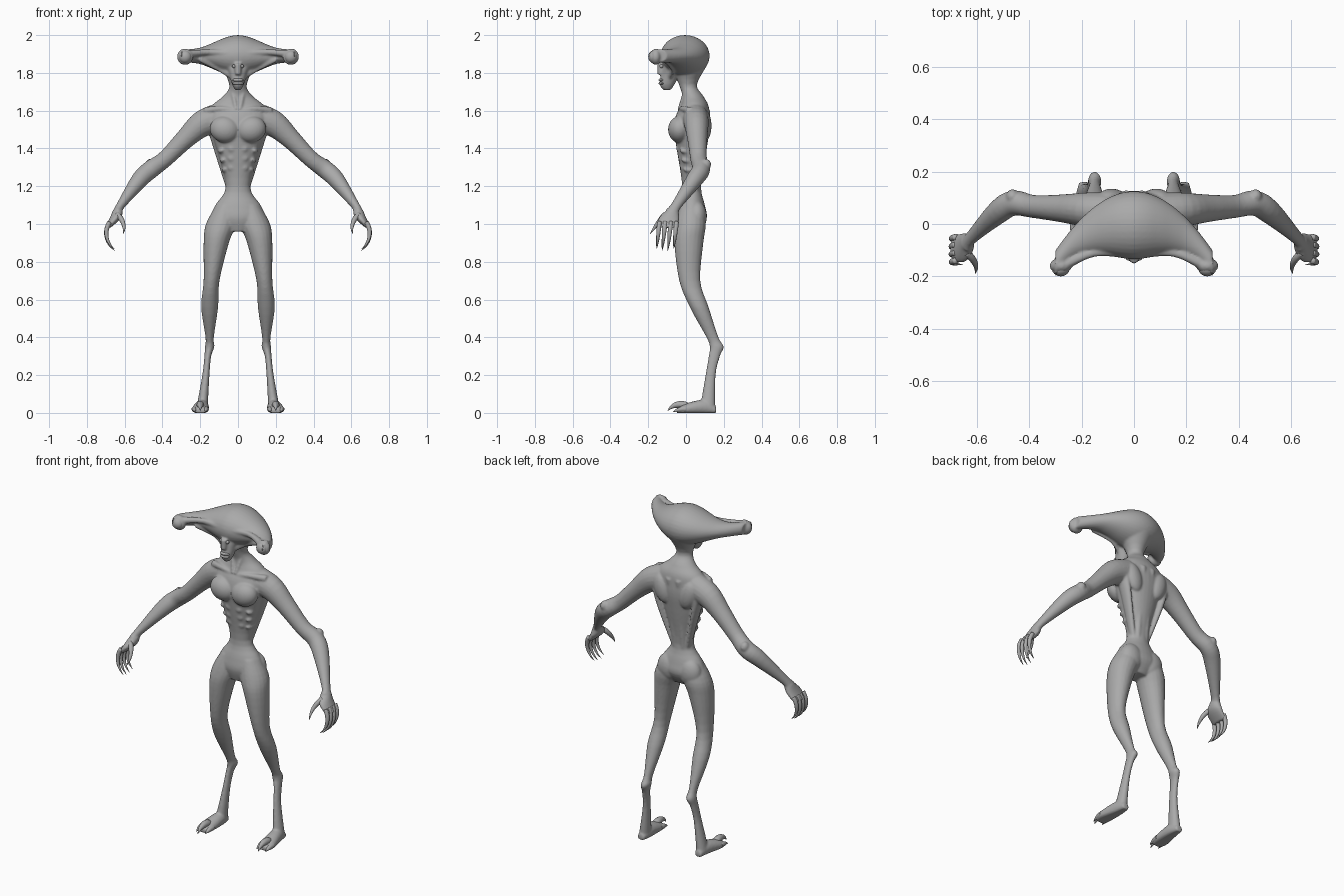
import bpy, bmesh, math
from mathutils import Vector, Matrix

default_cube = bpy.data.objects.get("Cube")
if default_cube:
    bpy.data.objects.remove(default_cube, do_unlink=True)


def make_material(name, color):
    material = bpy.data.materials.new(name)
    material.use_nodes = True
    material.diffuse_color = color
    material.node_tree.nodes["Principled BSDF"].inputs["Base Color"].default_value = color
    return material


skin = make_material("grey skin", (.4, .4, .4, 1))
X, Y, Z = Matrix.Identity(3)
ACROSS, LENGTHWISE, UPRIGHT = (Y, Z), (X, Z), (X, Y)


def spline(rows, steps):
    """Smooth rows of (x, y, z, width radius, depth radius) with a Catmull-Rom curve."""
    smooth = []
    last = len(rows) - 1
    for i in range(last):
        start, end = rows[i], rows[i + 1]
        leave = (end - rows[max(i - 1, 0)]) / 2
        arrive = (rows[min(i + 2, last)] - start) / 2
        for k in range(steps):
            t = k / steps
            ease = t * t * (3 - 2 * t)
            smooth.append(start.lerp(end, ease) + leave * (t * (1 - t) ** 2)
                          - arrive * (t * t * (1 - t)))
    return smooth + [rows[last]]


def loft(bm, sections, frame=None, side=1, sides=20, steps=4):
    """Skin elliptical rings along a path; rings lie in a fixed frame or follow the path."""
    rows = [Vector(s) if len(s) > 4 else Vector((*s, s[-1])) for s in sections]
    rows = spline(rows, steps)
    centres = [Vector(row[:3]) for row in rows]
    rings = []
    for i, row in enumerate(rows):
        if frame:
            u, v = frame
        else:
            following = centres[min(i + 1, len(rows) - 1)]
            heading = (following - centres[max(i - 1, 0)]).normalized()
            u = heading.cross(X + Z / 3).normalized()
            v = heading.cross(u)
        ring = []
        for k in range(sides):
            angle = math.tau * k / sides
            point = centres[i] + u * row[3] * math.cos(angle) + v * row[4] * math.sin(angle)
            ring.append(bm.verts.new((point.x * side, point.y, max(point.z, 0))))
        rings.append(ring)
    for lower, upper in zip(rings, rings[1:]):
        for k in range(sides):
            n = (k + 1) % sides
            bm.faces.new((lower[k], lower[n], upper[n], upper[k]))
    bm.faces.new(rings[0])
    bm.faces.new(rings[-1])


def blob(bm, centre, size, side=1, tilt=0):
    """Ellipsoid muscle, tilted about the front-to-back axis."""
    x, y, z = centre
    place = (Matrix.Translation((x * side, y, z)) @ Matrix.Rotation(tilt * side, 4, "Y")
             @ Matrix.Diagonal((*size, 1)))
    bmesh.ops.create_uvsphere(bm, u_segments=24, v_segments=16, radius=1, matrix=place)


def finish(name, bm):
    bmesh.ops.recalc_face_normals(bm, faces=bm.faces)
    for face in bm.faces:
        face.smooth = True
    mesh = bpy.data.meshes.new(name)
    bm.to_mesh(mesh)
    bm.free()
    mesh.materials.append(skin)
    obj = bpy.data.objects.new(name, mesh)
    bpy.context.collection.objects.link(obj)
    return obj


def curl(name, start, heading, axis, bend, length, radius, side):
    """Tapered digit that bends evenly about an axis."""
    joints = 5
    point, heading = Vector(start), Vector(heading).normalized()
    turn = Matrix.Rotation(bend / joints, 3, axis)
    sections = []
    for k in range(joints + 1):
        sections.append((*point, radius * (1.05 - (k / joints) ** 2)))
        point = point + heading * length / joints
        heading = turn @ heading
    bm = bmesh.new()
    loft(bm, sections, None, side, sides=12)
    finish(name, bm)


def ellipsoid(name, centre, size, side):
    bm = bmesh.new()
    blob(bm, centre, size, side)
    finish(name, bm)


def ease(t):
    t = min(t, 1)
    return t * t * (3 - 2 * t)


body = bmesh.new()

# Torso, neck and back of skull
loft(body, [(0, .02, .96, .07, .05), (0, .03, 1.03, .14, .08), (0, .03, 1.1, .12, .07),
            (0, .03, 1.2, .064, .05), (0, .03, 1.4, .115, .08), (0, .03, 1.5, .145, .095),
            (0, .035, 1.57, .165, .09), (0, .045, 1.63, .135, .073), (0, .035, 1.68, .075, .055),
            (0, .01, 1.74, .046, .048), (0, .02, 1.86, .1), (0, .01, 1.9, .09)],
     UPRIGHT, sides=32)

# Wide hammer-shaped hood, swept forward and thinned toward both ends
hood = []
for i in range(-6, 7):
    t = abs(i) / 6
    hood.append((.05 * i, -.005 - .145 * t ** 3, 1.89, .13 - .08 * ease(t), .11 - .074 * ease(1.2 * t)))
loft(body, hood, ACROSS, sides=32)

# Narrow face, jaw and nose
loft(body, [(0, -.1, 1.71, .016, .02), (0, -.1, 1.74, .032, .04), (0, -.08, 1.8, .05),
            (0, -.06, 1.85, .08, .06)], UPRIGHT)
loft(body, [(0, -.13, 1.85, .02), (0, -.135, 1.79, .016)], UPRIGHT)

for side in (1, -1):
    # Brow ridge, cheek ridge and eye socket
    loft(body, [(0, -.115, 1.9, .02), (.15, -.11, 1.91, .015), (.27, -.16, 1.9, .02)], None, side)
    loft(body, [(.03, -.09, 1.78, .012, .02), (.1, -.07, 1.83, .012, .025),
                (.2, -.11, 1.87, .015)], ACROSS, side)
    blob(body, (.28, -.16, 1.885), (.043, .03, .043), side)

    # Chest, belly, ribs, shoulder blade and buttock
    blob(body, (.07, -.035, 1.5), (.08, .06, .07), side, tilt=-.25)
    for i in range(3):
        blob(body, (.03, -.033 + .01 * i, 1.4 - .05 * i), (.027, .018, .024), side)
        blob(body, (.085 - .01 * i, .01 * i, 1.39 - .05 * i), (.022, .035, .016), side, tilt=.5)
    blob(body, (.085, .1, 1.52), (.05, .035, .085), side, tilt=.3)
    blob(body, (.07, .06, 1.04), (.07, .05, .08), side)

    # Side muscle, spine column, collar bone and neck cord
    loft(body, [(.14, .07, 1.53, .03, .045), (.11, .07, 1.4, .02, .035),
                (.045, .045, 1.17, .012, .018)], UPRIGHT, side)
    loft(body, [(.03, .1, 1.6, .025, .03), (.025, .06, 1.2, .02), (.03, .06, 1.1, .02)],
         UPRIGHT, side)
    loft(body, [(.01, -.03, 1.6, .012), (.09, -.02, 1.61, .014), (.18, .02, 1.6, .02)],
         ACROSS, side)
    loft(body, [(.01, -.035, 1.61, .01), (.04, .015, 1.76, .012)], UPRIGHT, side)

    # Leg with a backward pointed hock
    loft(body, [(.06, .03, 1.1, .055, .06), (.09, .025, 1, .08), (.115, .015, .9, .067, .077),
                (.14, .02, .7, .042, .056), (.15, .07, .56, .045, .05), (.15, .14, .4, .022, .032),
                (.15, .163, .35, .025, .037), (.16, .15, .3, .018, .03),
                (.17, .13, .2, .019, .027), (.19, .115, .03, .03, .04)], UPRIGHT, side)
    # Flat foot
    loft(body, [(.19, .16, .014, .02), (.19, .1, .03, .035, .04), (.2, 0, .02, .044, .03),
                (.2, -.05, .01, .034, .014)], LENGTHWISE, side)

    # Arm, bent forward at the elbow
    loft(body, [(.1, .05, 1.56, .07, .08), (.19, .055, 1.53, .065, .07), (.28, .06, 1.45, .053),
                (.385, .067, 1.345, .044), (.46, .08, 1.29, .048), (.52, .045, 1.235, .045),
                (.62, -.05, 1.1, .027, .023), (.64, -.075, 1.06, .036, .024)], None, side)
    blob(body, (.465, .105, 1.315), (.025, .028, .03), side)
    # Palm
    loft(body, [(.635, -.07, 1.075, .026, .03), (.65, -.09, 1.03, .03, .055),
                (.69, -.095, .98, .015, .052)], UPRIGHT, side)

body = finish("body", body)
fuse = body.modifiers.new("fuse", "REMESH")
fuse.mode = "VOXEL"
fuse.voxel_size = .006
fuse.use_smooth_shade = True
soften = body.modifiers.new("soften", "SMOOTH")
soften.factor = .5
soften.iterations = 5

# Fingers, thumbs, toes, eyes and nostrils
for side, label in ((1, "left"), (-1, "right")):
    for i in range(4):
        length = .175 - .01 * abs(i - 1.5)
        curl(f"{label}_finger_{i + 1}", (.68, -.14 + .03 * i, 1.01), (.4, -.1, -.9), "Y", 1.5,
             length, .012, side)
    curl(f"{label}_thumb", (.64, -.11, 1.05), (-.5, -.5, -.5), "Y", -1.2, .14, .014, side)
    curl(f"{label}_toe_claw", (.2, .01, .03), (0, -1, .5), "X", 1.6, .12, .021, side)
    for place, x in (("inner", .17), ("outer", .23)):
        curl(f"{label}_{place}_toe", (x, 0, .02), (0, -1, 0), "X", .5, .07, .015, side)
    ellipsoid(f"{label}_eye", (.28, -.17, 1.885), (.034, .03, .034), side)
    ellipsoid(f"{label}_nostril", (.02, -.13, 1.835), (.011, .01, .01), side)

# Lips
for name, z in (("upper_lip", 1.762), ("lower_lip", 1.745)):
    ellipsoid(name, (0, -.125, z), (.03, .02, .01), 1)
